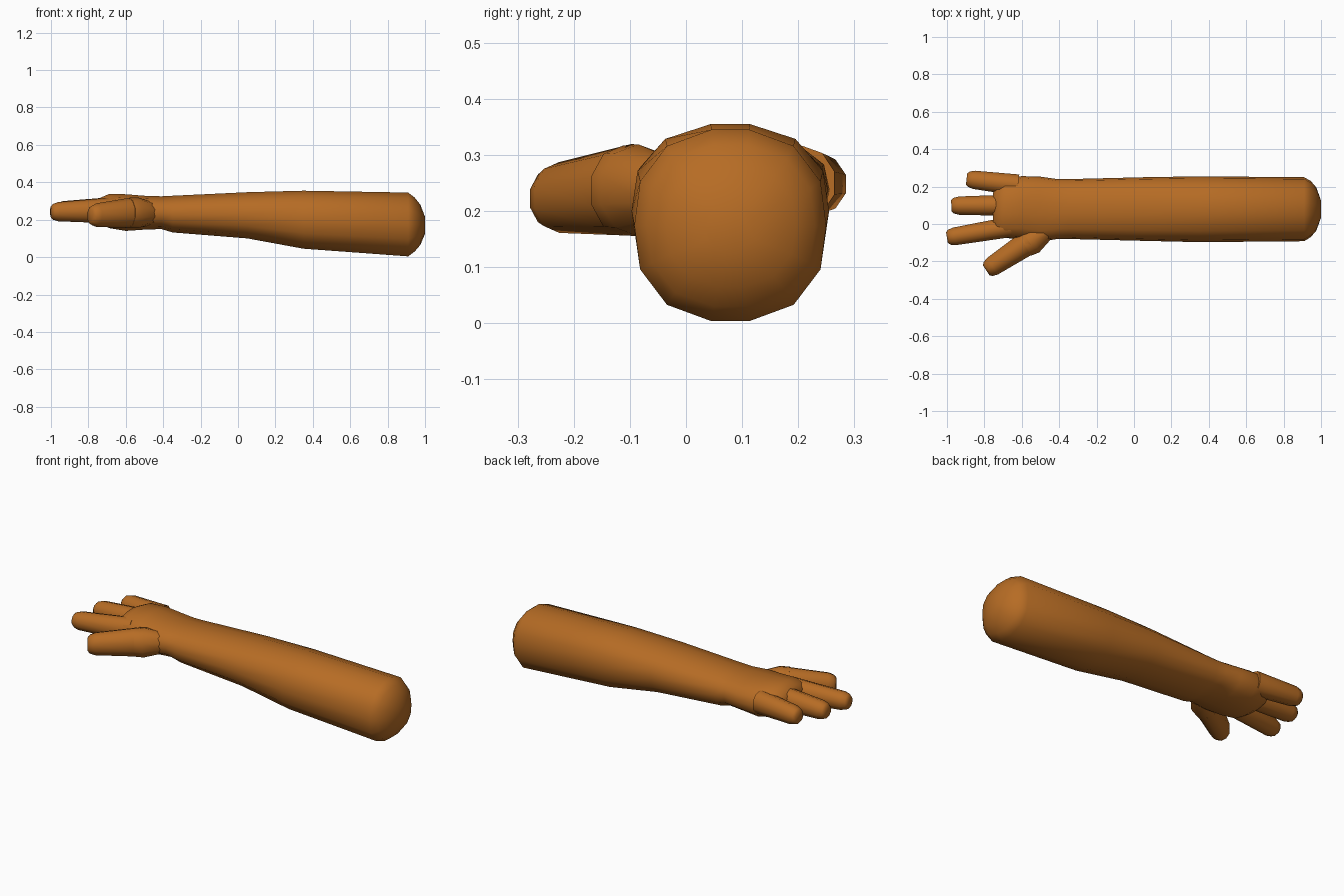
import bpy, bmesh, math
from mathutils import Vector

if "Cube" in bpy.data.objects:
    bpy.data.objects.remove(bpy.data.objects["Cube"])

skin = bpy.data.materials.new("warm_brown_skin")
skin.diffuse_color = (0.47, 0.15, 0.018, 1)
skin.use_nodes = True
skin.node_tree.nodes["Principled BSDF"].inputs["Base Color"].default_value = skin.diffuse_color

# Rounded cross-section shared by the arm and the hand (unit half-size)
quarter = [(1, 0), (.94, .46), (.66, .83), (.2, 1)]
upper = quarter + [(-u, v) for u, v in reversed(quarter)]
ARM_SECTION = upper + [(-u, -v) for u, v in upper[1:-1]]
FINGER_SECTION = [(math.cos(math.tau * (i + .5) / 10), math.sin(math.tau * (i + .5) / 10))
                  for i in range(10)]


def loft(name, section, rings):
    """Skin rings of (centre, side vector, half height) and close both ends."""
    bm = bmesh.new()
    loops = [[bm.verts.new(c + side * u + Vector((0, 0, h * v))) for u, v in section]
             for c, side, h in rings]
    n = len(section)
    for a, b in zip(loops, loops[1:]):
        for i in range(n):
            j = (i + 1) % n
            bm.faces.new((a[i], a[j], b[j], b[i]))
    bm.faces.new(loops[0])
    bm.faces.new(loops[-1])
    bmesh.ops.recalc_face_normals(bm, faces=bm.faces[:])
    mesh = bpy.data.meshes.new(name)
    bm.to_mesh(mesh)
    bm.free()
    mesh.materials.append(skin)
    obj = bpy.data.objects.new(name, mesh)
    bpy.context.collection.objects.link(obj)
    bpy.ops.object.select_all(action='DESELECT')
    bpy.context.view_layer.objects.active = obj
    obj.select_set(True)
    bpy.ops.object.shade_smooth_by_angle(angle=math.radians(65))
    return obj


def body(name, stations):
    """Loft along x from (x, y low, y high, z low, z high)."""
    loft(name, ARM_SECTION, [
        (Vector((x, (y0 + y1) / 2, (z0 + z1) / 2)), Vector((0, (y1 - y0) / 2, 0)), (z1 - z0) / 2)
        for x, y0, y1, z0, z1 in stations])


def finger(name, base, tip, w0, w1, h0, h1, knuckle=None):
    """Tapered digit with a rounded tip; sizes are half widths and half heights."""
    base, tip = Vector(base), Vector(tip)
    d = tip - base
    length = d.length
    side = Vector((-d.y, d.x, 0)).normalized()
    rings = [(base, side * w0 * (knuckle or 1), h0)]
    for back, scale in ((.85 * length, None), (.04, None), (.012, .86), (0, .62)):
        t = 1 - back / length
        s = scale or 1
        rings.append((base + d * t, side * (w0 + (w1 - w0) * t) * s, (h0 + (h1 - h0) * t) * s))
    loft(name, FINGER_SECTION, rings)


# Forearm with its domed cut end, wrist and palm in one skin
body("forearm_and_palm", [
    (1.0, .035, .125, .125, .215),
    (.975, -.035, .195, .065, .28),
    (.945, -.07, .23, .03, .318),
    (.91, -.092, .25, .004, .345),
    (.35, -.097, .255, .045, .355),
    (.05, -.09, .25, .10, .347),
    (-.35, -.08, .24, .132, .328),
    (-.41, -.08, .24, .15, .325),
    (-.50, -.095, .253, .147, .328),
    (-.60, -.08, .256, .14, .336),
    (-.69, -.075, .238, .155, .337),
    (-.735, -.058, .20, .185, .318),
    (-.755, -.03, .165, .215, .29),
])

# Three fingers
finger("index_finger", (-.66, -.015, .25), (-1.0, -.073, .242), .058, .049, .07, .049)
finger("middle_finger", (-.66, .10, .252), (-.977, .098, .246), .06, .05, .07, .05)
finger("little_finger", (-.62, .208, .25), (-.895, .241, .248), .06, .05, .066, .052)

# Thumb and its rounded root
finger("thumb", (-.56, -.095, .238), (-.79, -.248, .222), .07, .053, .082, .06)
loft("thumb_root", FINGER_SECTION, [
    (Vector((-.46, -.03, .235)), Vector((.025, -.045, 0)), .06),
    (Vector((-.535, -.085, .237)), Vector((.03, -.07, 0)), .082),
    (Vector((-.585, -.112, .237)), Vector((.038, -.06, 0)), .08),
])
